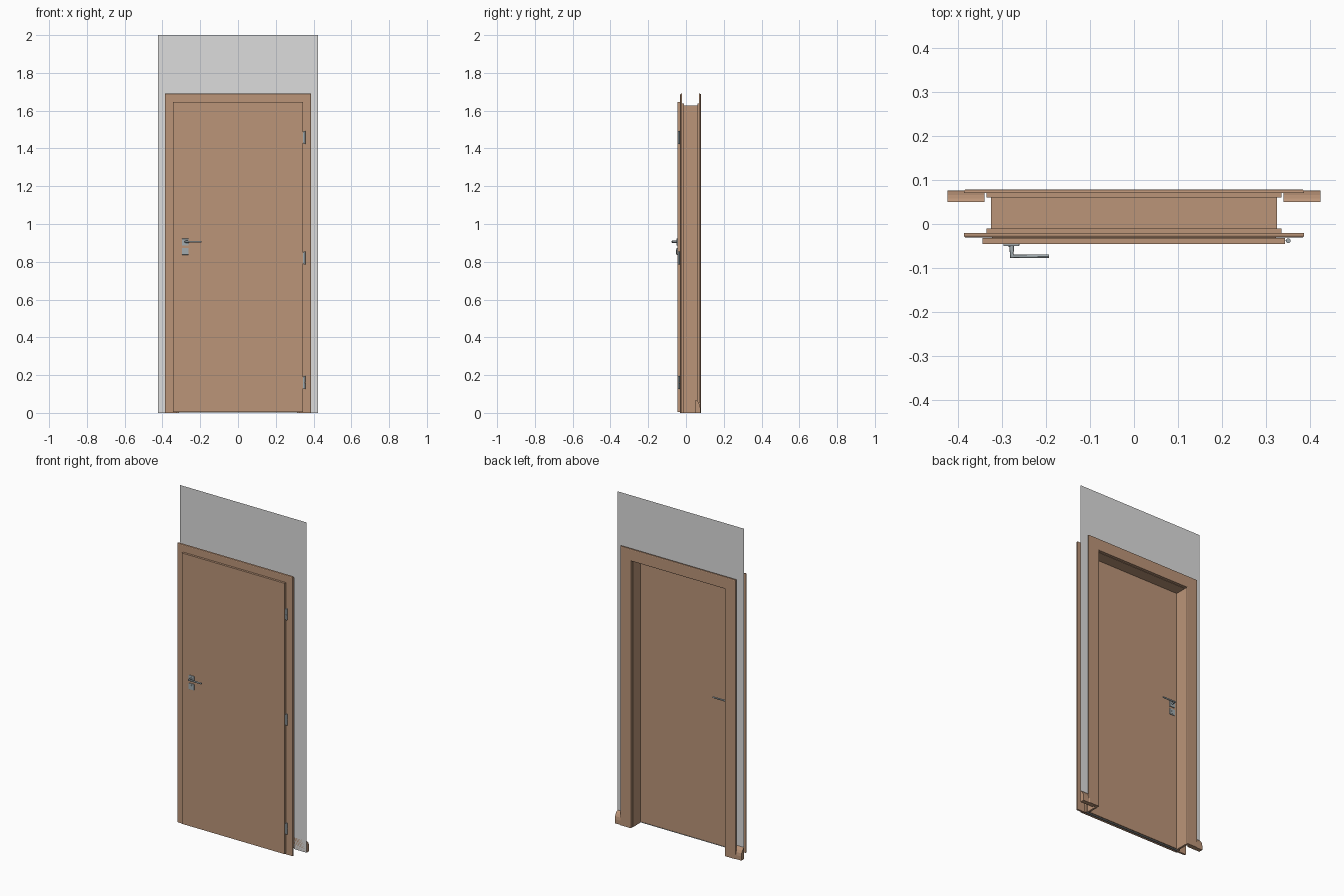
import bpy, bmesh, math
from mathutils import Matrix, Vector

if "Cube" in bpy.data.objects:
    bpy.data.objects.remove(bpy.data.objects["Cube"])


def material(name, rgb):
    m = bpy.data.materials.new(name)
    m.diffuse_color = (*rgb, 1)
    m.use_nodes = True
    m.node_tree.nodes["Principled BSDF"].inputs["Base Color"].default_value = m.diffuse_color
    return m


WOOD = material("wood_brown", (0.50, 0.30, 0.19))
WALL = material("wall_grey", (0.72, 0.72, 0.72))
STEEL = material("steel_grey", (0.36, 0.41, 0.43))


def finish(bm, name, mat, smooth=False):
    bmesh.ops.recalc_face_normals(bm, faces=bm.faces)
    me = bpy.data.meshes.new(name)
    bm.to_mesh(me)
    bm.free()
    me.materials.append(mat)
    ob = bpy.data.objects.new(name, me)
    bpy.context.collection.objects.link(ob)
    if smooth:
        bpy.ops.object.select_all(action='DESELECT')
        ob.select_set(True)
        bpy.context.view_layer.objects.active = ob
        bpy.ops.object.shade_smooth_by_angle(angle=math.radians(35))
    return ob


def box(name, x, y, z, mat, bevel=0):
    bm = bmesh.new()
    bmesh.ops.create_cube(bm, size=1)
    for v in bm.verts:
        v.co = [r[0] if c < 0 else r[1] for c, r in zip(v.co, (x, y, z))]
    if bevel:
        bmesh.ops.bevel(bm, geom=bm.edges[:], offset=bevel, segments=2,
                        affect='EDGES', profile=0.5)
    return finish(bm, name, mat)


def rod(name, a, b, r, mat, sides=20):
    a, b = Vector(a), Vector(b)
    d = b - a
    rot = d.to_track_quat('Z', 'Y').to_matrix().to_4x4()
    bm = bmesh.new()
    bmesh.ops.create_cone(bm, cap_ends=True, segments=sides, radius1=r, radius2=r,
                          depth=d.length, matrix=Matrix.Translation((a + b) / 2) @ rot)
    return finish(bm, name, mat, True)


HEAD = 1.303  # height of the mitre origin: head z = HEAD + profile x


def door_surround(name, profile, mat):
    """Sweep an (x, y) profile up one side, across the head and down, mitred."""
    bm = bmesh.new()
    rings = []
    for side, top in ((-1, 0), (-1, 1), (1, 1), (1, 0)):
        rings.append([bm.verts.new((side * x, y, (HEAD + x) * top)) for x, y in profile])
    n = len(profile)
    for r0, r1 in zip(rings, rings[1:]):
        for i in range(n):
            j = (i + 1) % n
            bm.faces.new((r0[i], r0[j], r1[j], r1[i]))
    bm.faces.new(rings[0])
    bm.faces.new(rings[-1])
    return finish(bm, name, mat)


# Frame: lining and the two L-shaped casings
door_surround("jamb_lining", [(0.313, -0.01), (0.325, -0.01), (0.325, 0.06), (0.313, 0.06)], WOOD)
door_surround("back_casing", [(0.315, 0.06), (0.335, 0.06), (0.335, 0.07), (0.387, 0.07),
                              (0.387, 0.0745), (0.3855, 0.0775), (0.382, 0.079),
                              (0.318, 0.079), (0.315, 0.077)], WOOD)
door_surround("front_casing", [(0.325, -0.01), (0.335, -0.01), (0.335, -0.02), (0.387, -0.02),
                               (0.387, -0.0265), (0.3855, -0.0295), (0.382, -0.031),
                               (0.325, -0.031)], WOOD)

# Wall sheet with a door opening
bm = bmesh.new()
outline = [(-0.424, 0), (-0.424, 2), (0.424, 2), (0.424, 0),
           (0.34, 0), (0.34, 1.643), (-0.34, 1.643), (-0.34, 0)]
v = [bm.verts.new((x, 0.05, z)) for x, z in outline]
for f in ((0, 1, 6, 7), (1, 2, 5, 6), (2, 3, 4, 5)):
    bm.faces.new([v[i] for i in f])
finish(bm, "wall", WALL)

# Skirting boards on the back of the wall
SKIRT = [(0.05, 0), (0.076, 0), (0.076, 0.025), (0.073, 0.042),
         (0.066, 0.056), (0.058, 0.066), (0.05, 0.07)]
for s, side in ((-1, "left"), (1, "right")):
    bm = bmesh.new()
    ends = [[bm.verts.new((s * x, y, z)) for y, z in SKIRT] for x in (0.34, 0.424)]
    for i in range(len(SKIRT)):
        j = (i + 1) % len(SKIRT)
        bm.faces.new((ends[0][i], ends[0][j], ends[1][j], ends[1][i]))
    bm.faces.new(ends[0])
    bm.faces.new(ends[1])
    finish(bm, side + "_skirting", WOOD)

# Door leaf: rebated body with an overlapping front lip
box("leaf_lip", (-0.345, 0.343), (-0.045, -0.032), (0.006, 1.646), WOOD)
box("leaf_body", (-0.323, 0.323), (-0.033, -0.011), (0.006, 1.624), WOOD)
box("bottom_seal", (-0.323, 0.323), (-0.024, -0.014), (0.0, 0.003), STEEL)

# Hinges: knuckle pairs on the right edge
for n, z in enumerate((0.16, 0.82, 1.458)):
    for k, (a, b) in enumerate(((-0.034, -0.001), (0.001, 0.034))):
        rod(f"hinge_{n}_knuckle_{k}", (0.351, -0.038, z + a), (0.351, -0.038, z + b), 0.0055, STEEL)
    box(f"hinge_{n}_leaf", (0.343, 0.351), (-0.039, -0.037), (z - 0.03, z + 0.03), STEEL)

# Handle sets on both faces of the leaf
for name, y, d in (("front", -0.045, -1), ("back", -0.011, 1)):
    face = sorted((y, y + d * 0.005))
    box(name + "_handle_rose", (-0.297, -0.261), face, (0.886, 0.922), STEEL, 0.001)
    box(name + "_key_rose", (-0.297, -0.261), face, (0.837, 0.873), STEEL, 0.001)
    rod(name + "_lock_barrel", (-0.279, y, 0.859), (-0.279, y + d * 0.007, 0.859), 0.006, STEEL)
    box(name + "_lock_slot", (-0.282, -0.276), sorted((y, y + d * 0.007)), (0.842, 0.857), STEEL)
    # mitred lever: neck then arm
    cu = bpy.data.curves.new(name + "_lever", 'CURVE')
    cu.dimensions = '3D'
    cu.bevel_depth = 0.0055
    cu.bevel_resolution = 4
    cu.use_fill_caps = True
    sp = cu.splines.new('POLY')
    sp.points.add(2)
    for p, (x, dy, r) in zip(sp.points, ((-0.278, 0.004, 1), (-0.278, 0.0285, 1), (-0.193, 0.0285, 0.8))):
        p.co = (x, y + d * dy, 0.906, 1)
        p.radius = r
    cu.materials.append(STEEL)
    ob = bpy.data.objects.new(name + "_lever", cu)
    bpy.context.collection.objects.link(ob)
    bpy.ops.object.select_all(action='DESELECT')
    ob.select_set(True)
    bpy.context.view_layer.objects.active = ob
    bpy.ops.object.convert(target='MESH')
    bpy.ops.object.shade_smooth_by_angle(angle=math.radians(35))
